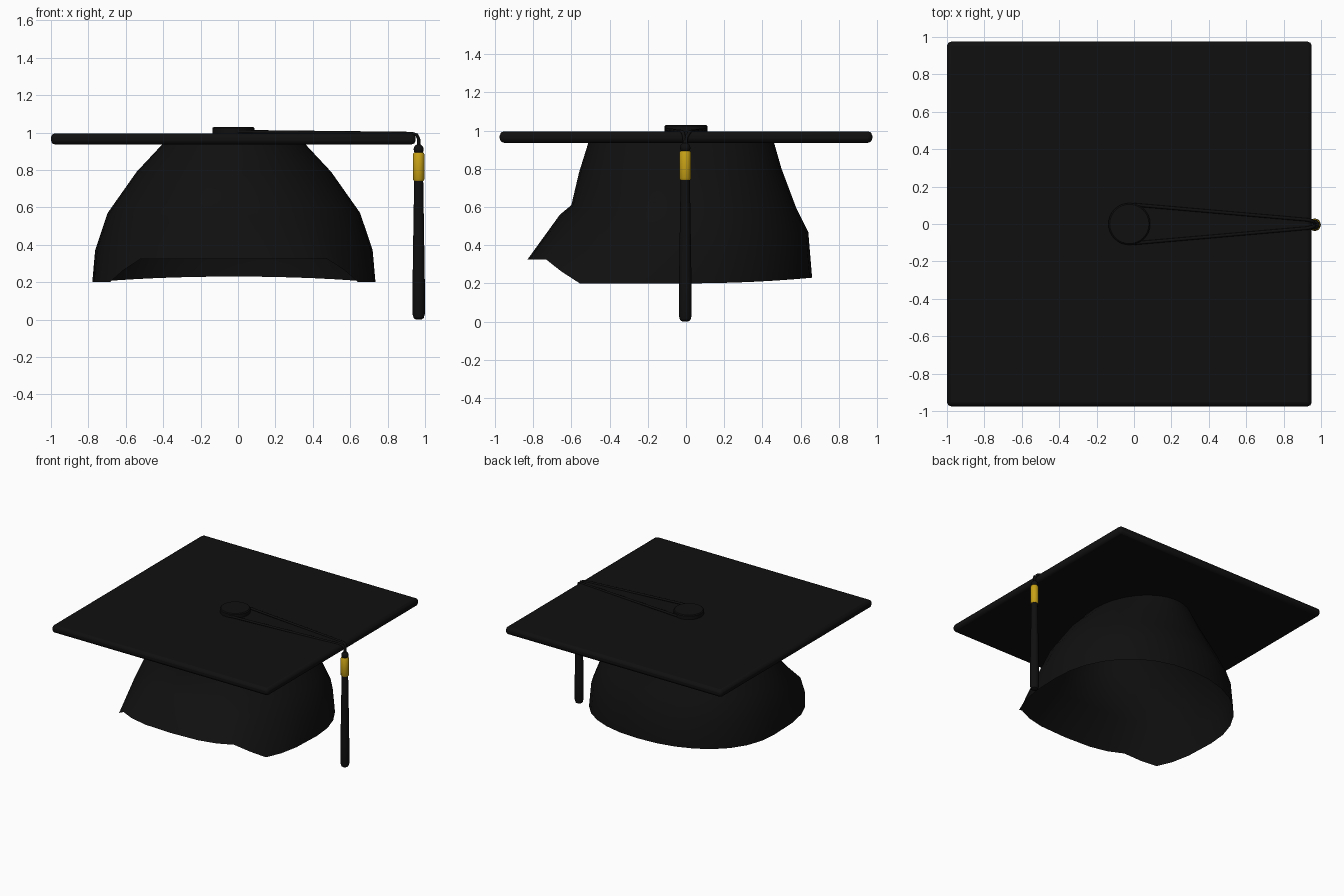
import bpy, bmesh, math

if "Cube" in bpy.data.objects:
    bpy.data.objects.remove(bpy.data.objects["Cube"])


def material(name, rgb):
    m = bpy.data.materials.new(name)
    m.diffuse_color = (*rgb, 1)
    m.use_nodes = True
    m.node_tree.nodes["Principled BSDF"].inputs["Base Color"].default_value = m.diffuse_color
    return m


BLACK = material("black cloth", (0.005, 0.005, 0.005))
GOLD = material("gold band", (0.58, 0.36, 0.008))


def finish(obj, name, mat, angle=35):
    obj.name = name
    obj.data.materials.append(mat)
    bpy.ops.object.select_all(action='DESELECT')
    obj.select_set(True)
    bpy.context.view_layer.objects.active = obj
    if obj.type == 'MESH':
        bpy.ops.object.shade_smooth_by_angle(angle=math.radians(angle))
    return obj


def mesh_object(bm):
    me = bpy.data.meshes.new("part")
    bm.to_mesh(me)
    bm.free()
    ob = bpy.data.objects.new("part", me)
    bpy.context.collection.objects.link(ob)
    return ob


def lathe(name, profile, centre, mat, n=20):
    """Revolve (radius, z) points about a vertical axis, closing both ends."""
    bm = bmesh.new()
    rings = [[bm.verts.new((centre[0] + r * math.cos(2 * math.pi * i / n),
                            centre[1] + r * math.sin(2 * math.pi * i / n), z))
              for i in range(n)] for r, z in profile]
    for a, b in zip(rings, rings[1:]):
        for i in range(n):
            j = (i + 1) % n
            bm.faces.new((a[i], a[j], b[j], b[i]))
    bm.faces.new(rings[0])
    bm.faces.new(rings[-1])
    bmesh.ops.recalc_face_normals(bm, faces=bm.faces[:])
    return finish(mesh_object(bm), name, mat)


# Square mortarboard with chamfered rim
bpy.ops.mesh.primitive_cube_add(size=1, location=(-0.025, 0, 0.966))
board = bpy.context.object
board.scale = (1.95, 1.95, 0.06)
bpy.ops.object.transform_apply(location=False, rotation=False, scale=True)
bev = board.modifiers.new("rim", 'BEVEL')
bev.width, bev.segments = 0.022, 2
finish(board, "board", BLACK)

# Skull cap: open shell, each ring = half width, side z, front y/z, back y/z, squareness
RINGS = [(0.38, 0.94, -0.51, 0.94, 0.46, 0.94, 2.0),
         (0.52, 0.79, -0.56, 0.78, 0.50, 0.80, 2.0),
         (0.675, 0.57, -0.60, 0.61, 0.575, 0.60, 2.1),
         (0.742, 0.37, -0.66, 0.56, 0.64, 0.47, 2.3),
         (0.757, 0.20, -0.83, 0.325, 0.66, 0.23, 2.8)]
N = 32
bm = bmesh.new()
shell = []
for k, (a, zs, yf, zf, yb, zb, sq) in enumerate(RINGS):
    ring = []
    for i in range(N):
        t = 2 * math.pi * i / N
        s, c = math.sin(t), math.cos(t)          # t = 0 points to the front
        front = c > 0
        e = 2 / (sq if front else min(sq, 2.15))
        x = math.copysign(a * abs(s) ** e, s) - 0.022
        mid = -0.03
        y = mid + ((yf - mid) if front else (yb - mid)) * abs(c) ** e
        if front:                                # brow notch rises quickly
            w = min(1, max(0, (c - 0.62) / 0.17)) if k == 4 else c * c
            z = zs + (zf - zs) * w
        else:
            z = zs + (zb - zs) * c * c
        ring.append(bm.verts.new((x, y, z)))
    shell.append(ring)
for a, b in zip(shell, shell[1:]):
    for i in range(N):
        j = (i + 1) % N
        bm.faces.new((a[i], b[i], b[j], a[j]))
bmesh.ops.recalc_face_normals(bm, faces=bm.faces[:])
finish(mesh_object(bm), "skull_cap", BLACK, 50)

# Button on top
lathe("button", [(0.112, 0.99), (0.112, 1.024), (0.105, 1.03)], (-0.025, 0), BLACK, 32)

# Two cords running from the button over the board edge
TX, TY = 0.966, -0.004
for side, label in ((1, "back"), (-1, "front")):
    cu = bpy.data.curves.new("cord", 'CURVE')
    cu.dimensions = '3D'
    cu.bevel_depth, cu.bevel_resolution = 0.009, 2
    sp = cu.splines.new('POLY')
    pts = [(0.0, side * 0.103, 1.005), (0.93, side * 0.022, 0.995),
           (0.956, side * 0.015, 0.987), (TX, side * 0.006 + TY, 0.965),
           (TX, TY, 0.91)]
    sp.points.add(len(pts) - 1)
    for p, co in zip(sp.points, pts):
        p.co = (*co, 1)
    ob = bpy.data.objects.new("cord", cu)
    bpy.context.collection.objects.link(ob)
    finish(ob, "cord_" + label, BLACK)

# Tassel: knot, gold band, hanging threads
lathe("tassel_knot", [(0.027 * math.sin(math.pi * (0.02 + 0.96 * i / 10)),
                       0.91 - 0.027 * math.cos(math.pi * i / 10)) for i in range(11)],
      (TX, TY), BLACK)
lathe("tassel_band", [(0.026, 0.742), (0.031, 0.75), (0.031, 0.884), (0.025, 0.894)],
      (TX, TY), GOLD)
lathe("tassel_threads", [(0.014, 0.0), (0.027, 0.008), (0.033, 0.03), (0.033, 0.18),
                         (0.029, 0.45), (0.024, 0.76)], (TX, TY), BLACK)
